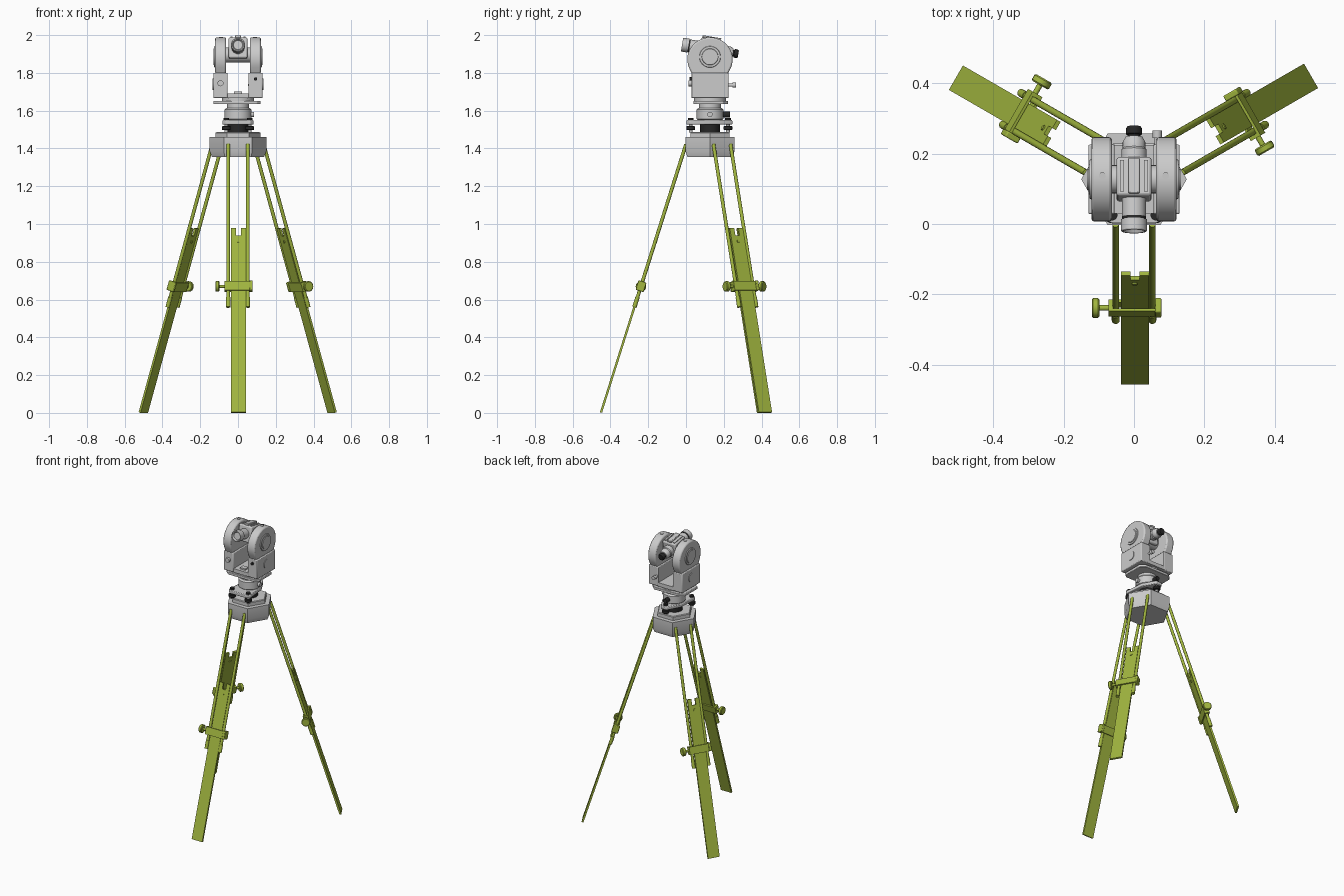
import bpy, bmesh
from math import sin, cos, pi, atan2, radians
from mathutils import Matrix, Vector

if "Cube" in bpy.data.objects:
    bpy.data.objects.remove(bpy.data.objects["Cube"])

T = Matrix.Translation
AX = Matrix(((0, 0, 1, 0), (1, 0, 0, 0), (0, 1, 0, 0), (0, 0, 0, 1)))  # local z -> x
AY = Matrix.Rotation(-pi / 2, 4, 'X')                                  # local z -> y
I = Matrix.Identity(4)
CY = 0.127                                                             # vertical axis y


def material(name, col):
    m = bpy.data.materials.new(name)
    m.diffuse_color = (*col, 1)
    m.use_nodes = True
    m.node_tree.nodes["Principled BSDF"].inputs["Base Color"].default_value = m.diffuse_color
    return m


OLIVE = material("olive", (0.36, 0.47, 0.05))
BLACK = material("black", (0.02, 0.02, 0.02))


def finish(bm, name, M, mat, bevel):
    bm.transform(M)
    bmesh.ops.recalc_face_normals(bm, faces=bm.faces)
    me = bpy.data.meshes.new(name)
    bm.to_mesh(me)
    bm.free()
    ob = bpy.data.objects.new(name, me)
    bpy.context.collection.objects.link(ob)
    if mat:
        me.materials.append(mat)
    if bevel:
        b = ob.modifiers.new("bevel", 'BEVEL')
        b.width, b.segments, b.limit_method = bevel, 2, 'ANGLE'
    bpy.ops.object.select_all(action='DESELECT')
    ob.select_set(True)
    bpy.context.view_layer.objects.active = ob
    bpy.ops.object.shade_smooth_by_angle(angle=radians(32))
    return ob


def prism(name, pts, c0, c1, M=I, mat=None, bevel=0):
    """Polygon in local xy, extruded along local z."""
    bm = bmesh.new()
    f = bm.faces.new([bm.verts.new((a, b, c0)) for a, b in pts])
    ext = bmesh.ops.extrude_face_region(bm, geom=[f])['geom']
    vs = [v for v in ext if isinstance(v, bmesh.types.BMVert)]
    bmesh.ops.translate(bm, verts=vs, vec=(0, 0, c1 - c0))
    return finish(bm, name, M, mat, bevel)


def box(name, x0, x1, y0, y1, z0, z1, M=I, mat=None, bevel=0):
    return prism(name, [(x0, y0), (x1, y0), (x1, y1), (x0, y1)], z0, z1, M, mat, bevel)


def lathe(name, prof, M=I, mat=None, n=32):
    """Closed solid of (radius, height) rings about local z."""
    bm = bmesh.new()
    rings = [[bm.verts.new((r * cos(2 * pi * i / n), r * sin(2 * pi * i / n), h))
              for i in range(n)] for r, h in prof]
    for a, b in zip(rings, rings[1:]):
        for i in range(n):
            j = (i + 1) % n
            bm.faces.new((a[i], a[j], b[j], b[i]))
    bm.faces.new(rings[0])
    bm.faces.new(rings[-1])
    return finish(bm, name, M, mat, 0)


def cyl(name, r, h0, h1, M=I, mat=None, n=24):
    return lathe(name, [(r, h0), (r, h1)], M, mat, n)


# Three tripod legs, built upright and leaned towards the head
lean = atan2(0.45, 1.42)
board = [(-0.037, 0), (0.043, 0), (0.043, 1.023), (0.016, 1.023), (0.016, 0.982),
         (-0.010, 0.982), (-0.010, 1.023), (-0.037, 1.023)]
for k, side in enumerate(("front", "right", "left")):
    L = (T((0, CY, 0.002)) @ Matrix.Rotation(k * 2 * pi / 3, 4, 'Z')
         @ T((0, -0.577, 0)) @ Matrix.Rotation(-lean, 4, 'X'))
    prism(side + "_leg_board", board, -0.006, 0.006, L @ Matrix.Rotation(pi / 2, 4, 'X'), OLIVE)
    cyl(side + "_leg_board_pin", 0.008, -0.010, 0.010, L @ T((0.002, 0, 0.95)) @ AY, OLIVE, 12)
    for s in (-1, 1):
        R = L @ T((s * 0.052, 0, 0))
        cyl(side + "_leg_rod", 0.0095, 0.60, 1.49, R, OLIVE, 16)
        cyl(side + "_leg_rod_tip", 0.0115, 0.585, 0.64, R, OLIVE, 16)
    for y0, y1 in ((-0.017, -0.009), (0.009, 0.017)):
        box(side + "_clamp_plate", -0.068, 0.072, y0, y1, 0.675, 0.725, L, OLIVE)
    box(side + "_clamp_block", 0.060, 0.078, -0.022, 0.022, 0.675, 0.728, L, OLIVE, 0.004)
    box(side + "_clamp_jaw", -0.072, -0.060, -0.017, 0.017, 0.675, 0.725, L, OLIVE)
    K = L @ T((0, 0, 0.70)) @ AX
    cyl(side + "_clamp_screw", 0.008, -0.10, -0.06, K, OLIVE, 16)
    lathe(side + "_clamp_knob", [(0.024, -0.120), (0.028, -0.116), (0.028, -0.102), (0.024, -0.098)],
          K, OLIVE, 16)

# Hexagonal tripod head
C = T((0, CY, 0))
lathe("tripod_head", [(0.138, 1.355), (0.150, 1.385), (0.150, 1.460)], C, n=6)
lathe("tripod_head_plate", [(0.118, 1.458), (0.118, 1.483), (0.112, 1.487)], C, n=6)

# Levelling base with three foot screws
cyl("levelling_disc", 0.052, 1.485, 1.53, C, BLACK)
corners = [(-0.062, 0.025), (0.062, 0.025), (0, 0.222)]
plate = [(-0.083, 0.020), (-0.065, 0.002), (0.065, 0.002), (0.083, 0.020),
         (0.070, 0.160), (0.022, 0.245), (-0.022, 0.245), (-0.070, 0.160)]
prism("levelling_plate", plate, 1.527, 1.550, bevel=0.004)
for x, y in corners:
    S = T((x, y, 0))
    cyl("foot_screw_stem", 0.010, 1.484, 1.53, S, n=16)
    lathe("foot_screw_wheel", [(0.020, 1.497), (0.023, 1.501), (0.023, 1.515), (0.020, 1.519)], S, BLACK, 20)
    cyl("foot_screw_cap", 0.015, 1.549, 1.560, S, BLACK, 16)
lathe("base_drum", [(0.062, 1.549), (0.071, 1.556), (0.071, 1.605), (0.062, 1.615),
                    (0.058, 1.615), (0.058, 1.64)], C)
cyl("base_lock_knob", 0.014, 0.065, 0.085, T((0, CY, 1.58)) @ AX, n=16)
cyl("plummet_eyepiece", 0.015, 0.065, 0.105, T((0, CY, 1.58)) @ AY, BLACK, 16)

# Rotating base plate
prism("turning_plate", [(-0.13, 0.06), (-0.10, 0.04), (0.10, 0.04), (0.12, 0.06),
                        (0.12, 0.195), (0.09, 0.222), (-0.09, 0.222), (-0.13, 0.195)],
      1.634, 1.652, bevel=0.003)
cyl("turning_disc", 0.085, 1.65, 1.668, C)

# Yoke floor and the two mirrored uprights
box("yoke_floor", -0.06, 0.06, 0.03, 0.225, 1.666, 1.692)
box("plate_level", -0.02, 0.02, 0.05, 0.085, 1.690, 1.702)
arc = [(CY + 0.120 * cos(a), 1.872 + 0.116 * sin(a))
       for a in [radians(-22 + 224 * i / 28) for i in range(29)]]
upper = [(0.222, 1.795)] + arc + [(0.030, 1.795)]
for s, side in ((-1, "left"), (1, "right")):
    a, b = sorted((s * 0.055, s * 0.130))
    box(side + "_yoke_base", a, b, 0.028, 0.226, 1.666, 1.800, bevel=0.005)
    a, b = sorted((s * 0.063, s * 0.121))
    prism(side + "_yoke_upright", upper, a, b, AX, bevel=0.008)
    P = T((0, CY, 1.885)) @ AX
    lathe(side + "_bearing_cap", [(0.058, s * 0.118), (0.055, s * 0.126), (0.044, s * 0.126),
                                  (0.042, s * 0.130)], P)
    cyl(side + "_side_cover", 0.030, s * 0.125, s * 0.134, T((0, CY, 1.74)) @ AX)
    cyl(side + "_top_screw", 0.010, 1.98, 1.991, T((s * 0.09, CY + 0.01, 0)), n=16)

# Focus and clamp knobs on the yoke
cyl("front_left_knob", 0.016, 0.014, 0.035, T((-0.093, 0, 1.745)) @ AY, n=20)
cyl("front_right_button", 0.009, 0.018, 0.035, T((0.093, 0, 1.768)) @ AY, BLACK, 16)
cyl("rear_knob_stem", 0.008, 0.21, 0.250, T((0.066, 0, 1.735)) @ AY, n=16)
cyl("rear_knob", 0.013, 0.245, 0.265, T((0.066, 0, 1.735)) @ AY, n=16)

# Telescope, tilted up towards the front
S = T((0, CY, 1.925)) @ Matrix.Rotation(-0.165, 4, 'X')
Y = S @ AY
box("telescope_body", -0.050, 0.050, -0.056, 0.056, -0.055, 0.055, S, bevel=0.008)
cyl("telescope_axle", 0.040, -0.07, 0.07, T((0, CY, 1.895)) @ AX)
lathe("objective_tube", [(0.034, -0.110), (0.034, -0.05)], Y)
cyl("objective_ring", 0.0345, -0.118, -0.108, Y, BLACK, 32)
lathe("objective_lens_hood", [(0.024, -0.138), (0.030, -0.150), (0.035, -0.150),
                              (0.037, -0.147), (0.037, -0.116)], Y)
lathe("focus_tube", [(0.036, 0.05), (0.036, 0.085), (0.032, 0.090), (0.032, 0.108),
                     (0.024, 0.122)], Y)
lathe("eyepiece", [(0.018, 0.118), (0.018, 0.128), (0.023, 0.130), (0.023, 0.146),
                   (0.019, 0.152)], Y, BLACK)
box("sight_rail", -0.016, 0.016, -0.050, 0.050, 0.054, 0.067, S, bevel=0.003)
for s in (-1, 1):
    box("telescope_top_rib", s * 0.034 - 0.006, s * 0.034 + 0.006, -0.045, 0.045, 0.054, 0.060, S)
